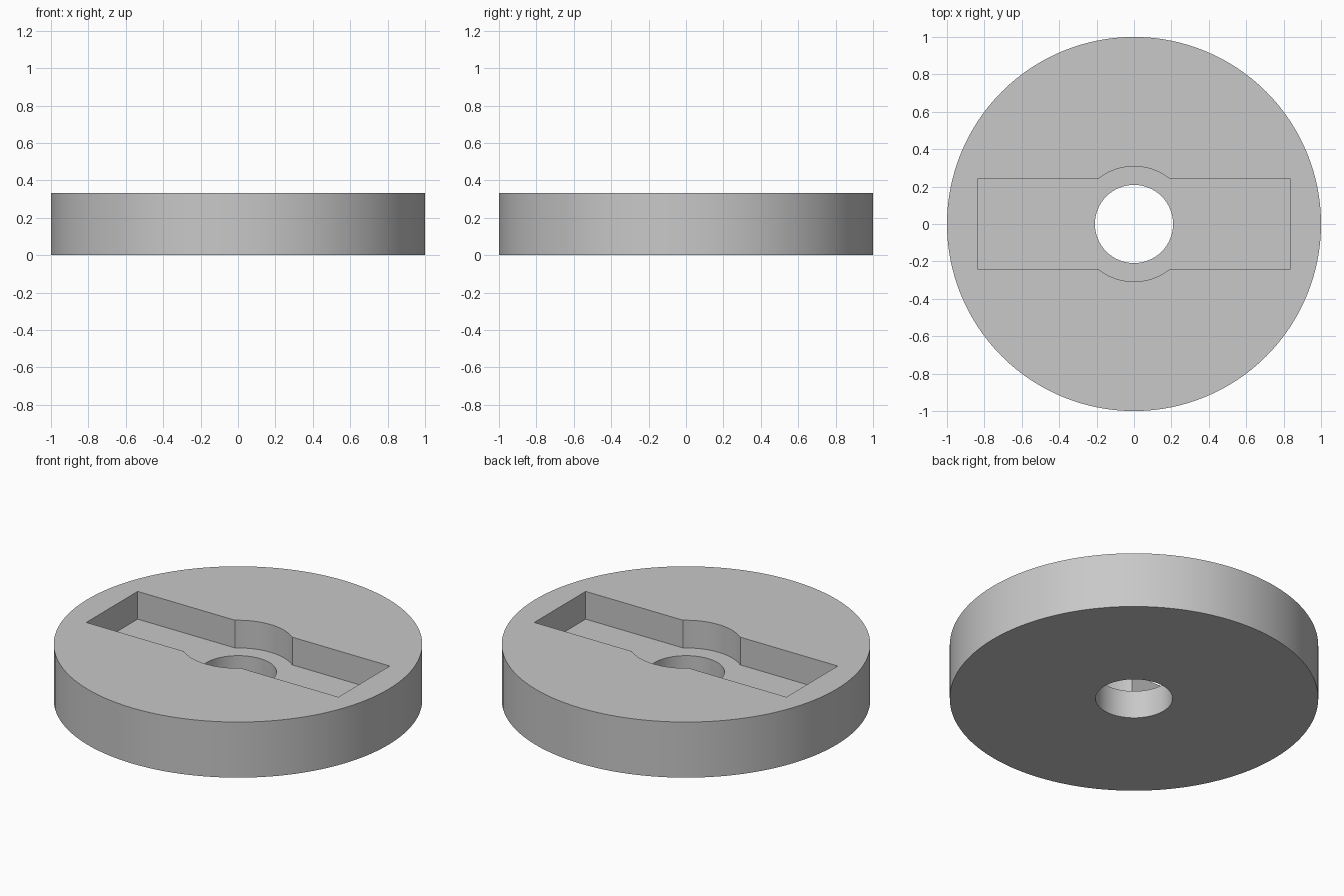
import bpy, bmesh
from math import sin, cos, asin, pi

cube = bpy.data.objects.get("Cube")
if cube:
    bpy.data.objects.remove(cube, do_unlink=True)

HEIGHT, FLOOR = 0.333, 0.167
SLOT_X, SLOT_Y = 0.835, 0.243
HUB_R, HOLE_R = 0.308, 0.209

grey = bpy.data.materials.new("plain grey")
grey.use_nodes = True
grey.diffuse_color = (0.58, 0.58, 0.58, 1)
grey.node_tree.nodes["Principled BSDF"].inputs["Base Color"].default_value = grey.diffuse_color


def arc(radius, start, end, steps):
    return [(radius * cos(start + (end - start) * i / steps),
             radius * sin(start + (end - start) * i / steps)) for i in range(steps + 1)]


def prism(name, outline, bottom, top):
    """Extrude a flat outline into a solid."""
    bm = bmesh.new()
    base = bm.faces.new([bm.verts.new((x, y, bottom)) for x, y in outline])
    side = bmesh.ops.extrude_face_region(bm, geom=[base])
    raised = [g for g in side["geom"] if isinstance(g, bmesh.types.BMVert)]
    bmesh.ops.translate(bm, verts=raised, vec=(0, 0, top - bottom))
    bmesh.ops.recalc_face_normals(bm, faces=bm.faces)
    mesh = bpy.data.meshes.new(name)
    bm.to_mesh(mesh)
    bm.free()
    mesh.materials.append(grey)
    obj = bpy.data.objects.new(name, mesh)
    bpy.context.collection.objects.link(obj)
    return obj


# Round body
disc = prism("disc_body", arc(1, 0, 2 * pi, 128)[:-1], 0, HEIGHT)

# Straight slot widened by a round hub recess
a = asin(SLOT_Y / HUB_R)
half = [(SLOT_X, SLOT_Y)] + arc(HUB_R, a, pi - a, 20) + [(-SLOT_X, SLOT_Y)]
slot = prism("slot_cutter", half + [(-x, -y) for x, y in half], FLOOR, HEIGHT + 0.1)

# Central through hole
hole = prism("hole_cutter", arc(HOLE_R, 0, 2 * pi, 64)[:-1], -0.1, HEIGHT + 0.2)

bpy.ops.object.select_all(action="DESELECT")
bpy.context.view_layer.objects.active = disc
disc.select_set(True)
for cutter in (slot, hole):
    cut = disc.modifiers.new(cutter.name, "BOOLEAN")
    cut.operation, cut.solver, cut.object = "DIFFERENCE", "EXACT", cutter
    bpy.ops.object.modifier_apply(modifier=cut.name)
    bpy.data.objects.remove(cutter, do_unlink=True)

bpy.ops.object.shade_smooth_by_angle(angle=pi / 6)
